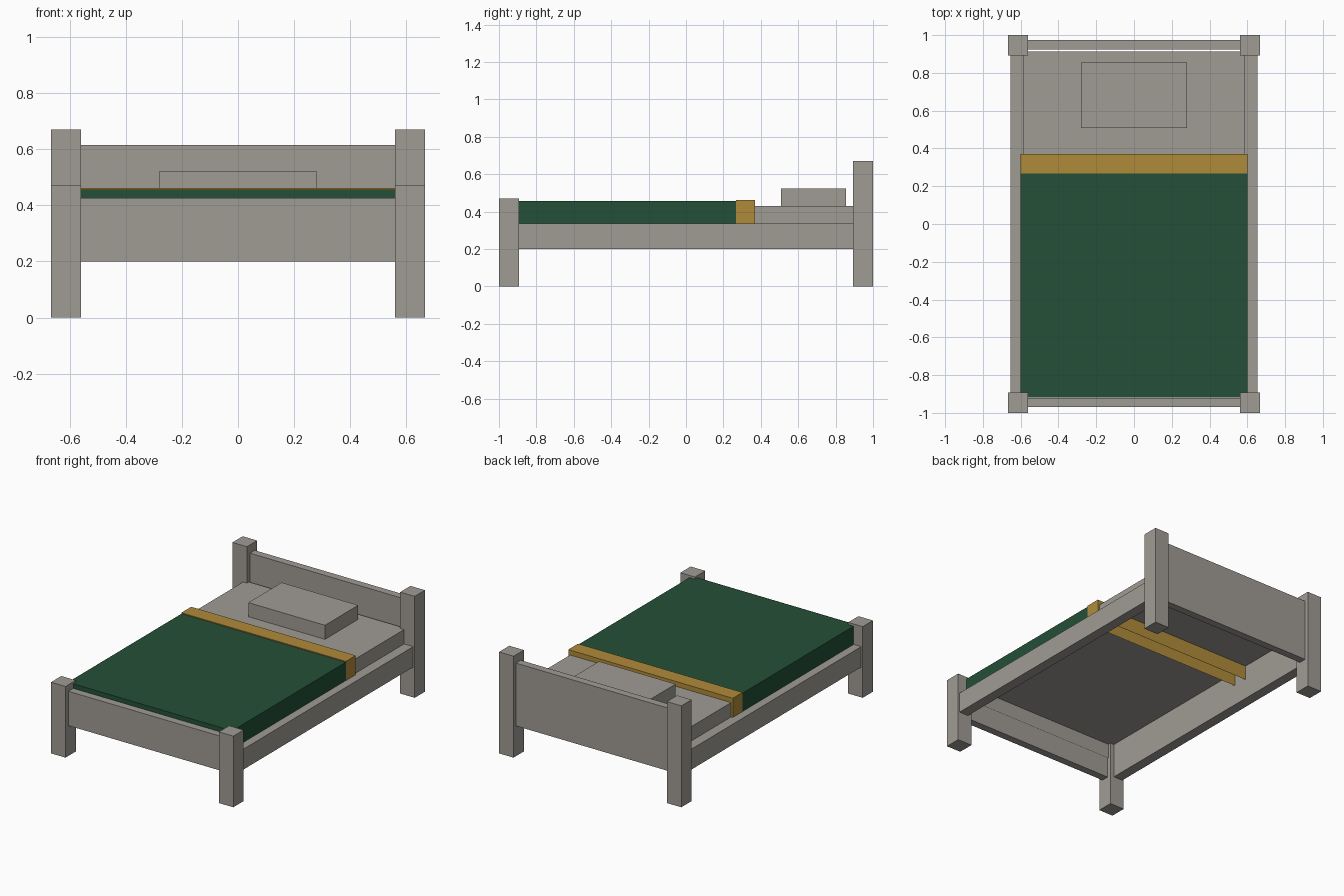
import bpy, bmesh

if "Cube" in bpy.data.objects:
    bpy.data.objects.remove(bpy.data.objects["Cube"])


def material(name, rgb):
    m = bpy.data.materials.new(name)
    m.diffuse_color = (*rgb, 1)
    m.use_nodes = True
    m.node_tree.nodes["Principled BSDF"].inputs["Base Color"].default_value = m.diffuse_color
    return m


grey = material("warm grey", (0.352, 0.332, 0.301))
green = material("dark green", (0.0168, 0.080, 0.038))
gold = material("gold", (0.434, 0.258, 0.042))


def box(name, x, y, z, mat, open_bottom=False):
    """Box from (min, max) ranges, optionally without its bottom face."""
    bm = bmesh.new()
    bmesh.ops.create_cube(bm, size=1)
    for v in bm.verts:
        v.co = [r[0] if c < 0 else r[1] for c, r in zip(v.co, (x, y, z))]
    bm.normal_update()
    if open_bottom:
        low = [f for f in bm.faces if f.normal.z < -0.5]
        bmesh.ops.delete(bm, geom=low, context='FACES_ONLY')
    me = bpy.data.meshes.new(name)
    bm.to_mesh(me)
    bm.free()
    me.materials.append(mat)
    ob = bpy.data.objects.new(name, me)
    bpy.context.collection.objects.link(ob)
    return ob


# posts and side rails, mirrored left and right
for side, s in (("left", -1), ("right", 1)):
    px = sorted((s * 0.56, s * 0.666))
    rx = sorted((s * 0.587, s * 0.655))
    box(side + "_front_post", px, (-1, -0.893), (0, 0.47), grey)
    box(side + "_back_post", px, (0.893, 1), (0, 0.67), grey)
    box(side + "_rail", rx, (-0.94, 0.94), (0.2, 0.335), grey)

# end boards
box("footboard", (-0.6, 0.6), (-0.97, -0.92), (0.2, 0.427), grey)
box("headboard", (-0.6, 0.6), (0.925, 0.975), (0.2, 0.615), grey)

# bedding, hollow underneath
box("mattress", (-0.588, 0.588), (-0.913, 0.913), (0.334, 0.43), grey, True)
box("pillow", (-0.28, 0.28), (0.508, 0.855), (0.43, 0.523), grey, True)
box("blanket", (-0.6, 0.6), (-0.918, 0.368), (0.335, 0.456), green, True)
box("blanket_fold", (-0.601, 0.601), (0.268, 0.37), (0.335, 0.462), gold, True)
